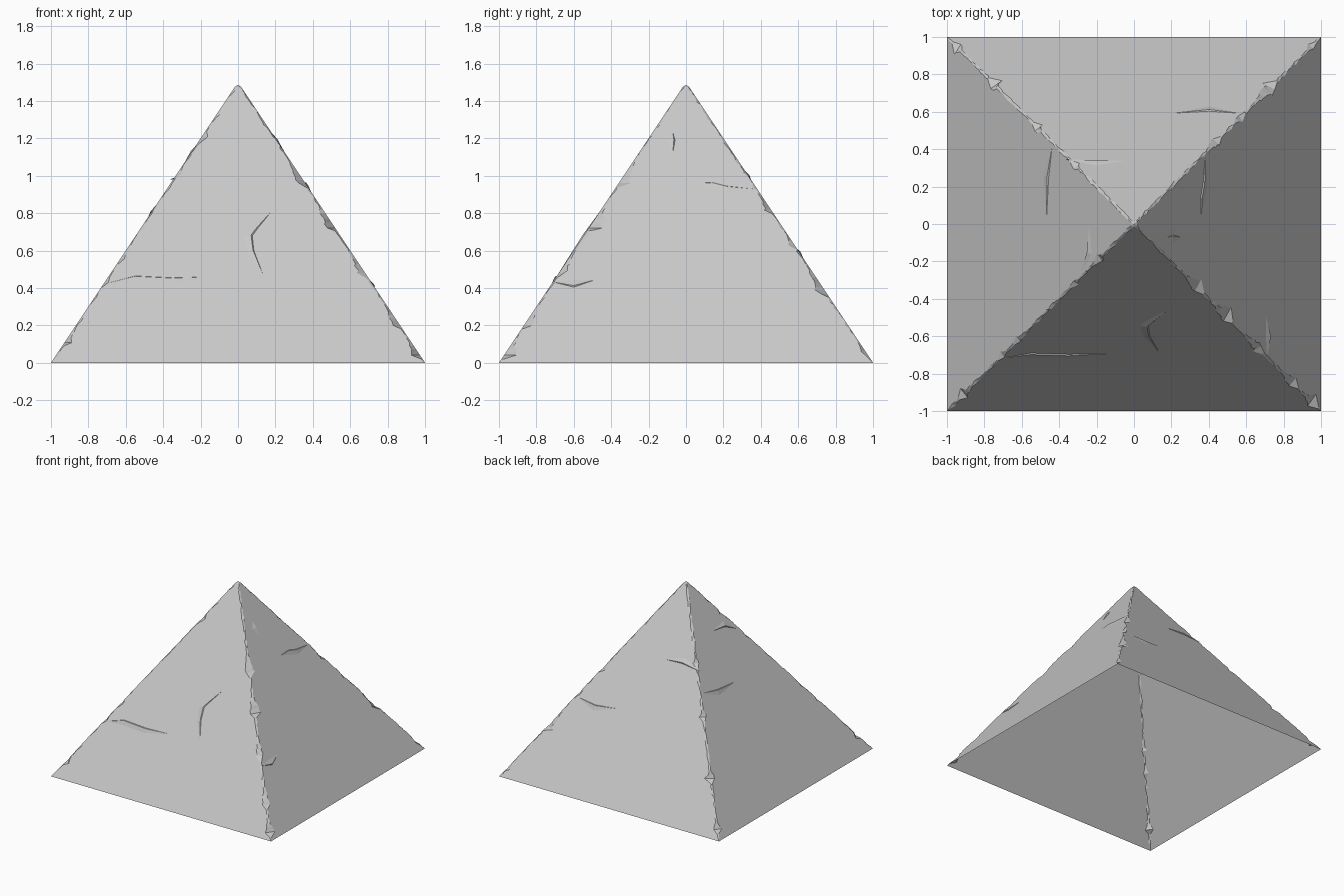
import bpy, bmesh, math, random
from mathutils import Vector, Matrix

random.seed(7)
cube = bpy.data.objects.get("Cube")
if cube:
    bpy.data.objects.remove(cube)

SLOPE_TOP = 1.5   # height where the four flat slopes would meet
TOP = 1.475       # height where the worn tip starts
RINGS = 80

stone = bpy.data.materials.new("pale grey stone")
stone.use_nodes = True
stone.diffuse_color = (0.58, 0.58, 0.58, 1)
stone.node_tree.nodes["Principled BSDF"].inputs["Base Color"].default_value = stone.diffuse_color


def finish(bm, name):
    mesh = bpy.data.meshes.new(name)
    bm.to_mesh(mesh)
    bm.free()
    mesh.materials.append(stone)
    obj = bpy.data.objects.new(name, mesh)
    bpy.context.collection.objects.link(obj)
    return obj


def turn(side):
    """Rotation from the front side to side 0 front, 1 left, 2 back, 3 right."""
    return Matrix.Rotation(side * math.pi / 2, 4, 'Z')


def half_width(z):
    return 1 - z / SLOPE_TOP


# Broken chips on each ridge: lower height, upper height, width
CHIPS = [
    [(.03, .12, .06), (.2, .34, .04), (.48, .62, .035), (.71, .86, .06), (.95, 1.1, .05)],
    [(.05, .12, .03), (.36, .54, .05), (.62, .7, .03), (.8, .92, .04)],
    [(.05, .12, .05), (.34, .41, .06), (.7, .76, .04), (1.0, 1.06, .04)],
    [(.1, .16, .05), (.42, .48, .03), (.53, .6, .04), (1.0, 1.05, .03), (1.18, 1.25, .05)],
]


def wear(ridge, z):
    """Width of stone worn off a ridge at a height."""
    width = random.uniform(.002, .014)
    for low, high, size in CHIPS[ridge]:
        if low <= z <= high:
            width = max(width, size * (high - z) / (high - low))
    return min(width, .5 * half_width(z))


# Four-sided shell, open underneath, with a ragged chamfer on every ridge
bm = bmesh.new()
previous = None
for i in range(RINGS + 1):
    z = TOP * i / RINGS
    if 0 < i < RINGS:
        z += random.uniform(-.006, .006)
    r = half_width(z)
    ring = []
    for ridge in range(4):
        c = wear(ridge, z) if i else .001
        skew = random.uniform(.7, 1.3)
        for p in ((r - c * skew, -r, z), (r, -r + c / skew, z)):
            ring.append(bm.verts.new(turn(ridge) @ Vector(p)))
    if previous:
        for a in range(8):
            b = (a + 1) % 8
            bm.faces.new((previous[a], previous[b], ring[b], ring[a]))
    previous = ring
tip = bm.verts.new((0, 0, TOP + .012))
for a in range(8):
    bm.faces.new((previous[a], previous[(a + 1) % 8], tip))
finish(bm, "pyramid_shell")

# Shallow cracked lips on the slopes: side, then points (sideways, height)
CRACKS = [
    (0, [(.17, .8), (.1, .72), (.07, .68), (.08, .6), (.13, .48)]),
    (0, [(-.68, .43), (-.55, .46), (-.35, .45), (-.15, .46)]),
    (1, [(-.07, 1.23), (-.065, 1.19), (-.07, 1.13)]),
    (1, [(.05, .96), (.14, .96), (.22, .94), (.36, .93)]),
    (1, [(-.5, .44), (-.6, .41), (-.7, .43)]),
    (2, [(.36, .98), (.2, 1.0), (.05, .99)]),
    (2, [(-.55, .61), (-.4, .59), (-.22, .61)]),
    (3, [(-.4, .84), (-.25, .81), (-.05, .8)]),
    (3, [(.25, 1.08), (.15, 1.13), (.02, 1.14)]),
]
normal = Vector((0, -SLOPE_TOP, 1)).normalized()
up = Vector((0, 1, SLOPE_TOP)).normalized()

bm = bmesh.new()
for side, points in CRACKS:
    spots = [Vector((u, -half_width(z), z)) for u, z in points]
    rows = []
    for i, p in enumerate(spots):
        along = spots[min(i + 1, len(spots) - 1)] - spots[max(i - 1, 0)]
        across = normal.cross(along).normalized()
        size = math.sin(math.pi * i / (len(spots) - 1)) + .1
        # gentle rise on one flank, sharp drop on the other
        section = (p - across * .035 * size, p + normal * .006 * size, p + across * .006 * size)
        rows.append([bm.verts.new(turn(side) @ q) for q in section])
    for low, high in zip(rows, rows[1:]):
        for a in (0, 1):
            bm.faces.new((low[a], high[a], high[a + 1], low[a + 1]))
bm.normal_update()
for face in bm.faces:
    # every lip faces outward from the centre axis
    if face.normal.dot(face.calc_center_median()) < 0:
        face.normal_flip()
finish(bm, "slope_cracks")
